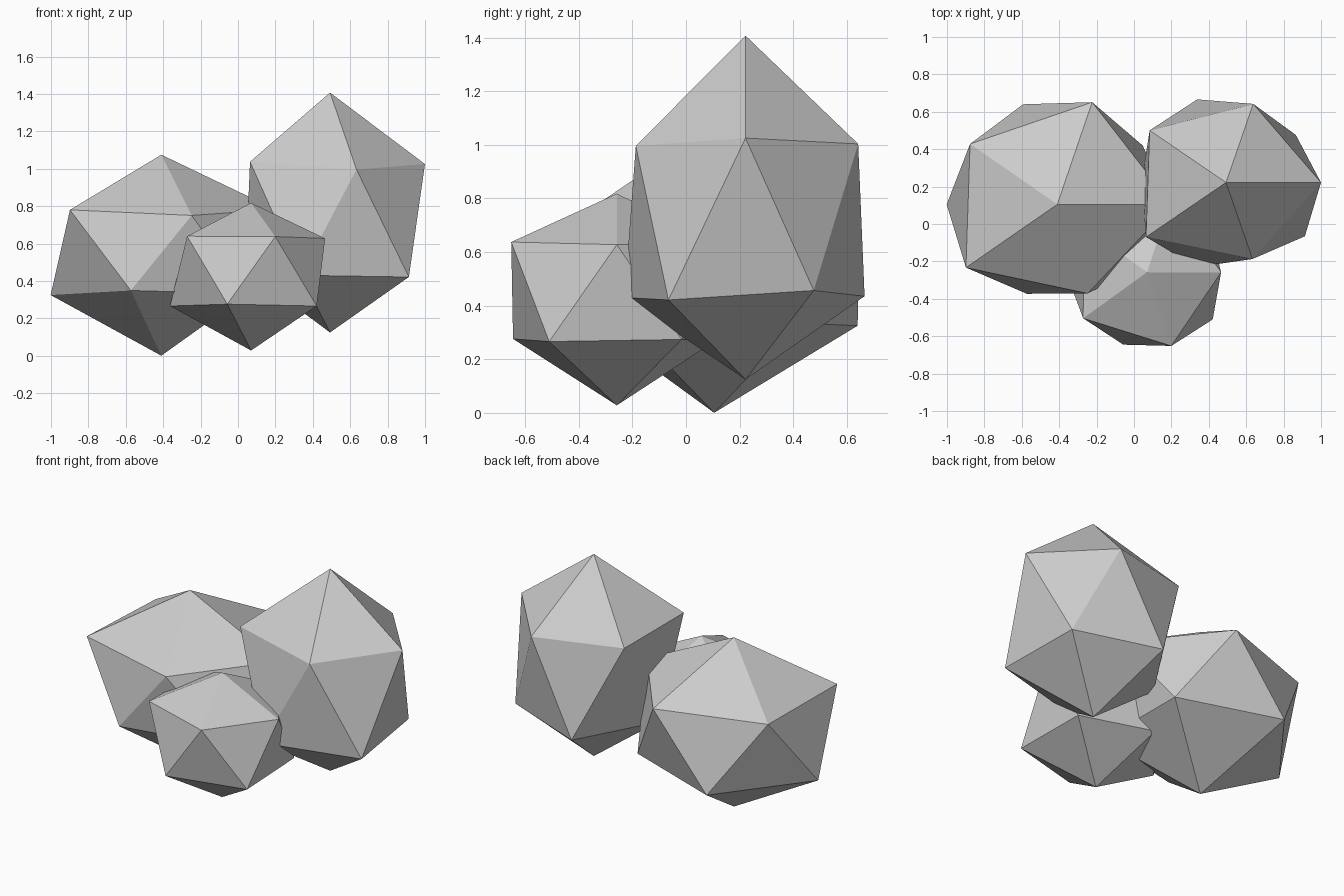
import bpy
import bmesh
import math

default_cube = bpy.data.objects.get("Cube")
if default_cube:
    bpy.data.objects.remove(default_cube, do_unlink=True)

# Plain grey stone
stone = bpy.data.materials.new("grey_stone")
stone.use_nodes = True
colour = (0.6, 0.6, 0.6, 1.0)
stone.diffuse_color = colour
stone.node_tree.nodes["Principled BSDF"].inputs["Base Color"].default_value = colour


def ring_order(vert):
    """Sort corners bottom to top, then clockwise around each ring."""
    x, y, z = vert.co
    turn = (math.atan2(-y, x) - 0.1) % math.tau
    return round(z, 2), turn


def make_boulder(name, centre, stretch, bottom, lower_ring, upper_ring, top):
    """Twenty-sided stone whose corners are pushed in or out from the centre."""
    bm = bmesh.new()
    bmesh.ops.create_icosphere(bm, subdivisions=1, radius=1.0)
    reach = [bottom, *lower_ring, *upper_ring, top]
    for vert, distance in zip(sorted(bm.verts, key=ring_order), reach):
        vert.co = [c + d * s * distance for c, d, s in zip(centre, vert.co, stretch)]
    mesh = bpy.data.meshes.new(name)
    bm.to_mesh(mesh)
    bm.free()
    mesh.materials.append(stone)
    boulder = bpy.data.objects.new(name, mesh)
    bpy.context.collection.objects.link(boulder)
    return boulder


# Wide boulder on the right
make_boulder("wide_boulder", centre=(-0.41, 0.105, 0.55), stretch=(1.05, 1, 0.8),
             bottom=0.687,
             lower_ring=(0.61, 0.562, 0.63, 0.629, 0.6),
             upper_ring=(0.56, 0.643, 0.614, 0.642, 0.65),
             top=0.656)

# Tall boulder on the left
make_boulder("tall_boulder", centre=(0.492, 0.222, 0.727), stretch=(1.065, 1, 1.25),
             bottom=0.482,
             lower_ring=(0.547, 0.531, 0.475, 0.522, 0.484),
             upper_ring=(0.481, 0.555, 0.53, 0.494, 0.533),
             top=0.544)

# Small boulder in front
make_boulder("small_boulder", centre=(0.07, -0.258, 0.455), stretch=(1.01, 1, 0.88),
             bottom=0.485,
             lower_ring=(0.48, 0.455, 0.48, 0.45, 0.46),
             upper_ring=(0.463, 0.468, 0.46, 0.45, 0.438),
             top=0.412)
